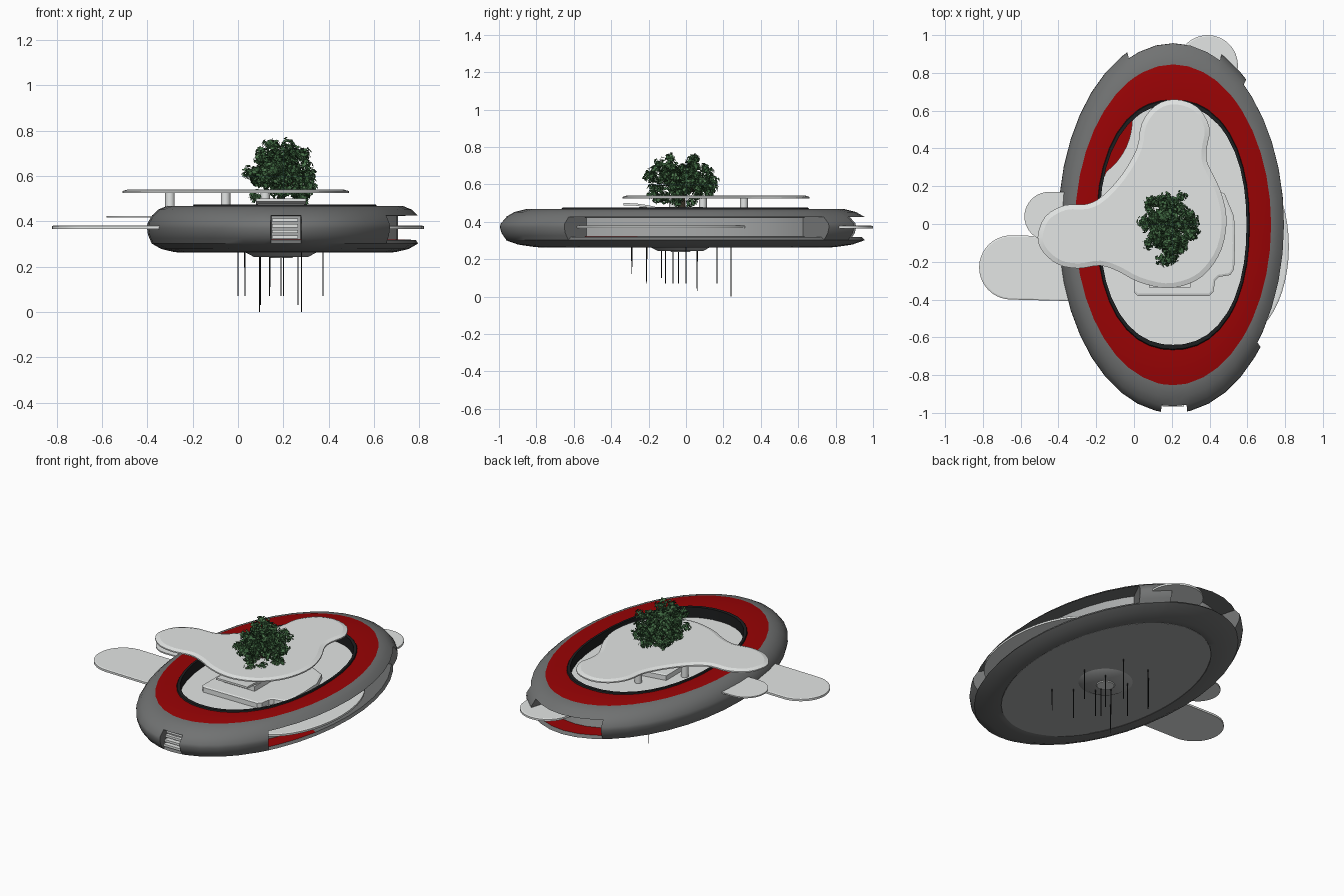
import bpy, bmesh, math, random
from mathutils import Vector, Matrix

if "Cube" in bpy.data.objects:
    bpy.data.objects.remove(bpy.data.objects["Cube"])
random.seed(4)

def mat(name, c):
    m = bpy.data.materials.new(name)
    m.diffuse_color = (*c, 1)
    m.use_nodes = True
    m.node_tree.nodes["Principled BSDF"].inputs["Base Color"].default_value = m.diffuse_color
    return m

HULL = mat("dark grey hull", (0.165, 0.17, 0.17))
MID = mat("mid grey", (0.40, 0.41, 0.41))
RED = mat("deep red", (0.32, 0.001, 0.0015))
PALE = mat("pale grey", (0.77, 0.79, 0.78))
BLACK = mat("black", (0.012, 0.013, 0.014))
LEAF = mat("dark green", (0.042, 0.12, 0.045))
LEAF2 = mat("mid green", (0.075, 0.18, 0.075))
BARK = mat("dark bark", (0.04, 0.03, 0.02))

def finish(name, bm, mats, angle=35, recalc=True):
    if recalc:
        bmesh.ops.recalc_face_normals(bm, faces=bm.faces)
    me = bpy.data.meshes.new(name)
    bm.to_mesh(me)
    bm.free()
    for m in mats:
        me.materials.append(m)
    ob = bpy.data.objects.new(name, me)
    bpy.context.collection.objects.link(ob)
    if angle:
        bpy.ops.object.select_all(action='DESELECT')
        ob.select_set(True)
        bpy.context.view_layer.objects.active = ob
        bpy.ops.object.shade_smooth_by_angle(angle=math.radians(angle))
    return ob

def ell(s, t, z):
    # point on the plan oval; the inner rim is slightly squarer than the hull
    c, q = math.cos(t), math.sin(t)
    if s < .7:
        r = (abs(c) ** 2.25 + abs(q) ** 2.25) ** (-1 / 2.25)
        c, q = c * r, q * r
    return Vector((0.207 + 0.607 * s * c, -0.004 + 0.993 * s * q, z))

def prism(name, pts, z0, z1, m, lip=0.0, lip_h=0.0):
    bm = bmesh.new()
    f = bm.faces.new([bm.verts.new((p[0], p[1], z0)) for p in pts])
    r = bmesh.ops.extrude_face_region(bm, geom=[f])
    bmesh.ops.translate(bm, verts=[v for v in r["geom"] if isinstance(v, bmesh.types.BMVert)], vec=(0, 0, z1 - z0))
    bmesh.ops.recalc_face_normals(bm, faces=bm.faces)
    if lip:
        top = [g for g in bm.faces if g.normal.z > 0.9]
        bmesh.ops.inset_region(bm, faces=top, thickness=lip, depth=lip_h)
    return finish(name, bm, [m], 11)

def tube(name, a, b, r0, r1, m, n=12):
    a, b = Vector(a), Vector(b)
    bm = bmesh.new()
    q = (b - a).to_track_quat('Z', 'Y').to_matrix().to_4x4()
    bmesh.ops.create_cone(bm, cap_ends=True, segments=n, radius1=r0, radius2=r1, depth=(b - a).length,
                          matrix=Matrix.Translation((a + b) / 2) @ q)
    return finish(name, bm, [m])

def capsule(cx, cy, r, ex, ey, n=20):
    # half-round end at (cx, cy) joined to a straight body running to (ex, ey)
    d = math.atan2(cy - ey, cx - ex)
    pts = [(cx + r * math.cos(d + math.pi * (i / n - .5)), cy + r * math.sin(d + math.pi * (i / n - .5))) for i in range(n + 1)]
    sx, sy = -math.sin(d) * r, math.cos(d) * r
    return pts + [(ex + sx, ey + sy), (ex - sx, ey - sy)]

# Ring hull: one profile swept round an oval, pushed in where the openings are
FULL = [(.745, .275), (.77, .262), (.81, .265), (.90, .278), (.968, .302), (.985, .325), (.995, .34), (1.003, .37), (1, .39),
        (.967, .425), (.92, .452), (.855, .468), (.667, .468), (.662, .475), (.64, .475), (.64, .36)]
def profile(depth):
    p = list(FULL)
    if depth:
        p[5:9] = [(.95, .318), (depth, .32), (depth, .36), (depth, .424)]
    return p
openings = [(-40.5, 50.5, .82), (65, 113.5, .84), (264, 277, .93)]
stations = []
for i in range(40):
    t = -45 + i * 9
    d = next((o[2] for o in openings if o[0] < t < o[1]), 0)
    stations.append((t, 1, d))
for a, b, d in openings:
    stations += [(a, 0, 0), (a, 2, d), (b, 0, d), (b, 2, 0)]
stations.sort()
bm = bmesh.new()
rows = [[bm.verts.new(ell(s, math.radians(t), z)) for s, z in profile(d)] for t, k, d in stations]
for i in range(len(rows)):
    j = (i + 1) % len(rows)
    cut = stations[i][2] and stations[j][2]
    red_floor = cut and not -22 < stations[i][0] < 60
    for k in range(len(FULL) - 1):
        if stations[i][0] == stations[j][0] and not 4 <= k <= 8:
            continue
        f = bm.faces.new([rows[i][k], rows[j][k], rows[j][k + 1], rows[i][k + 1]])
        f.material_index = 1 if k == 11 or (red_floor and k == 5) else 2 if k > 11 else 3 if cut and k in (6, 7) else 0
bmesh.ops.remove_doubles(bm, verts=bm.verts, dist=1e-5)
finish("ring_hull", bm, [HULL, RED, BLACK, MID])

# Underside plate and stepped boss
TAU = math.tau
oval = lambda s, n=64: [ell(s, TAU * i / n, 0)[:2] for i in range(n)]
prism("underside_plate", oval(.765), .263, .28, MID)
tube("underside_boss", (.19, -.03, .27), (.19, -.03, .243), .17, .12, MID, 40)
tube("underside_hub", (.19, -.03, .25), (.19, -.03, .238), .06, .05, PALE, 24)

# Red lower floor and the pale main floor with its curved cutaway
prism("lower_floor", oval(.645), .355, .365, RED)
c = Vector((-.35, .55))
pts = []
for p in oval(.641, 96):
    d = Vector(p) - c
    pts.append(tuple(c + d.normalized() * .34) if d.length < .34 else p)
prism("main_floor", pts, .395, .41, PALE)

# Raised platform and sloping hood in the courtyard
plat = [(0, -.36), (.02, -.38), (.40, -.38), (.42, -.36), (.43, -.30), (.45, -.28), (.51, -.27), (.53, -.24),
        (.535, -.1), (.53, .04), (.48, .16), (.3, .25), (0, .2)]
prism("courtyard_platform", plat, .41, .44, PALE, .012, .004)
prism("courtyard_block", [(.08, -.26), (.30, -.26), (.30, .1), (.08, .1)], .44, .475, PALE, .02, .004)
bm = bmesh.new()
prev = None
for y, z in [(-.335, .50), (-.27, .498), (-.2, .488), (-.12, .47), (-.04, .455), (.02, .45)]:
    row = [bm.verts.new((x, y, z + h)) for x, h in ((.08, 0), (.30, 0), (.30, -.012), (.08, -.012))]
    if prev:
        for k in range(4):
            bm.faces.new([prev[k], prev[k - 1], row[k - 1], row[k]])
    else:
        bm.faces.new(row)
    prev = row
bm.faces.new(prev)
finish("sloping_hood", bm, [PALE])

# Three-lobed canopy roof, smoothed through its outline points
K = [(-.51, -.07), (-.47, .04), (-.365, .10), (-.25, .105), (-.165, .15), (-.065, .26), (.015, .40), (.04, .53),
     (.11, .625), (.215, .66), (.335, .62), (.40, .51), (.385, .40), (.39, .32), (.455, .185), (.49, .03),
     (.465, -.13), (.39, -.25), (.295, -.315), (.165, -.34), (.02, -.305), (-.085, -.25), (-.18, -.22),
     (-.295, -.235), (-.40, -.215), (-.48, -.15)][::-1]
roof = []
for i in range(len(K)):
    a, b, e, f = [Vector(K[(i + j) % len(K)]) for j in (-1, 0, 1, 2)]
    for t in (0, 1 / 3, 2 / 3):
        roof.append(tuple(.5 * (2 * b + (e - a) * t + (2 * a - 5 * b + 4 * e - f) * t * t + (3 * b - a - 3 * e + f) * t ** 3)))
prism("canopy_roof", roof, .525, .533, PALE, .026, .008)
for i, (x, y, z) in enumerate([(-.30, -.07, .465), (-.055, .09, .40), (.12, .31, .40)]):
    tube(f"roof_column_{i}", (x, y, z), (x, y, .528), .021, .021, PALE, 20)

# Decks that reach out through the hull
prism("left_lower_deck", capsule(-.65, -.23, .17, -.25, -.24), .366, .379, PALE, .008, .003)
prism("left_upper_deck", capsule(-.45, .04, .13, -.28, .04), .416, .424, PALE)
prism("back_deck", capsule(.39, .84, .16, .33, .60), .364, .376, PALE, .008, .003)
prism("right_deck", [(.55 + .27 * math.cos(TAU * i / 48), -.12 + .48 * math.sin(TAU * i / 48)) for i in range(48)],
      .366, .378, PALE, .008, .003)

# Steps in the front opening
for i, (y, z) in enumerate([(-.965, .33), (-.955, .355), (-.945, .38), (-.935, .405)]):
    prism(f"front_step_{i}", [(.15, y), (.265, y), (.265, -.91), (.15, -.91)], z - .007, z + .007, PALE)

# Hanging roots
roots = [(0, -.21, .07), (.03, .165, .07), (.095, .24, 0), (.14, -.13, .1), (.14, -.04, .07), (.19, -.07, .07), (.2, -.11, .07),
         (.265, .06, .03), (.28, .24, 0), (.375, -.29, .12), (.375, .0, .07), (.1, .06, .03), (.28, -.21, .07)]
for i, (x, y, z) in enumerate(roots):
    tube(f"root_{i}", (x, y, z), (x, y, .275), .0025, .003, BLACK, 6)

# Tree: trunk, branches and leaf clumps
tube("trunk", (.19, -.02, .40), (.19, -.02, .60), .022, .012, BARK)
bm = bmesh.new()
for i in range(120):
    u, w = random.uniform(-.75, 1), random.uniform(0, TAU)
    q, k = (1 - abs(u) ** 2.4) ** .5, random.uniform(.45, .97) if i < 85 else random.uniform(.1, .5)
    cl = Vector((.187 + .158 * q * k * math.cos(w), -.012 + .2 * q * k * math.sin(w), .61 + .16 * u * k))
    if i < 9:
        tube(f"branch_{i}", (.19, -.02, .54), cl, .007, .002, BARK, 6)
    for _ in range(42):
        o = Vector([random.gauss(0, 1) for _ in range(3)]).normalized() * random.uniform(.01, .034)
        n = (o.normalized() + Vector((0, 0, .4)) + Vector([random.uniform(-.5, .5) for _ in range(3)])).normalized()
        e = n.orthogonal().normalized()
        e.rotate(Matrix.Rotation(random.uniform(0, TAU), 3, n))
        g, p = n.cross(e), cl + o
        f = bm.faces.new([bm.verts.new(p + v) for v in (e * .013, g * .009, -e * .013, -g * .009)])
        f.material_index = 1 if random.random() < .2 else 0
finish("tree_leaves", bm, [LEAF, LEAF2], angle=0, recalc=False)
